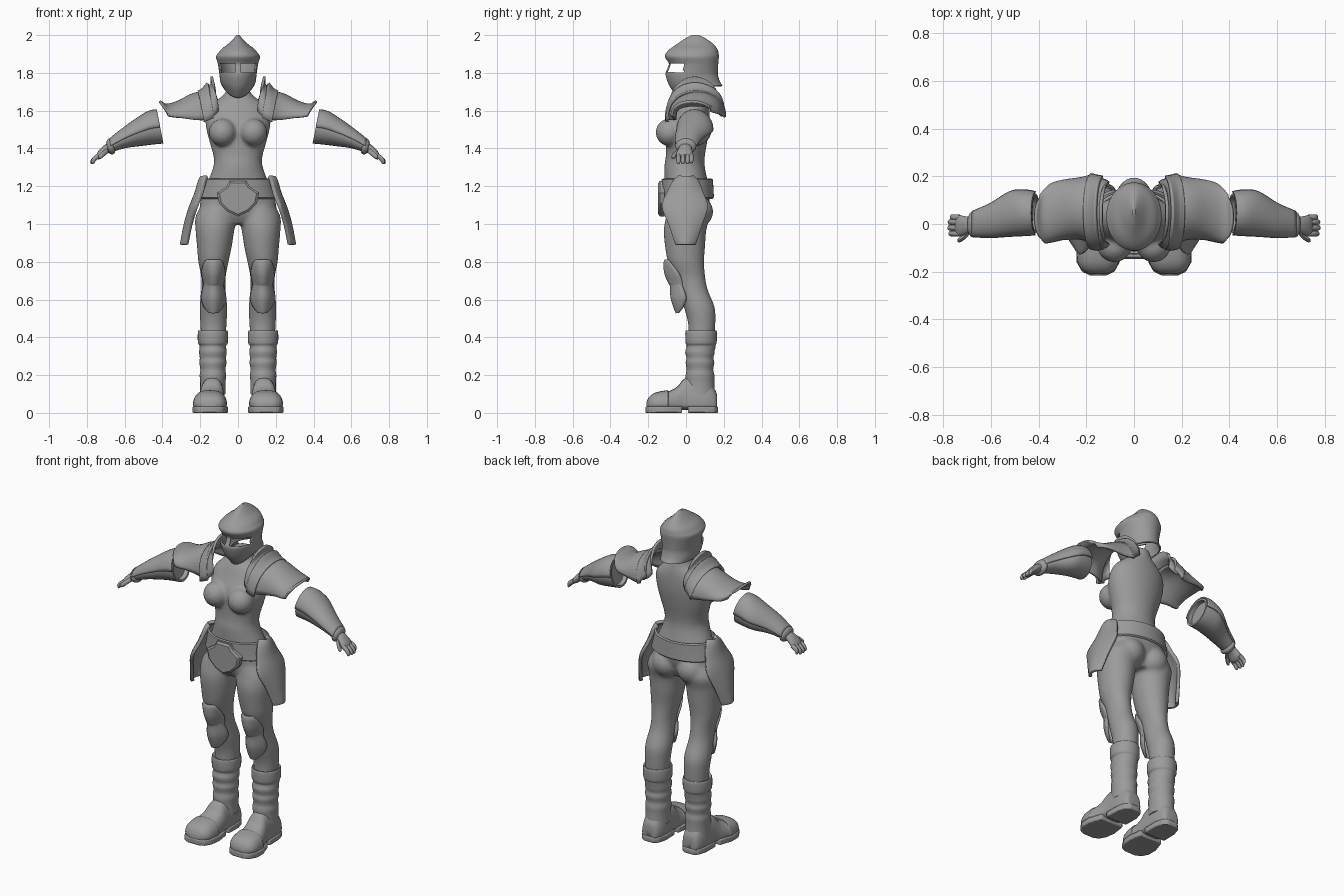
import bpy, bmesh, math
from mathutils import Vector

if "Cube" in bpy.data.objects:
    bpy.data.objects.remove(bpy.data.objects["Cube"])

grey = bpy.data.materials.new("armour grey")
grey.diffuse_color = (0.33, 0.33, 0.33, 1)
grey.use_nodes = True
grey.node_tree.nodes["Principled BSDF"].inputs["Base Color"].default_value = grey.diffuse_color


def spline(table, k):
    """Catmull-Rom interpolation of rows of numbers or vectors."""
    rows = [Vector(r) for r in table]
    out = []
    for i in range(len(rows) - 1):
        a, b, c, d = (rows[min(max(i + j, 0), len(rows) - 1)] for j in (-1, 0, 1, 2))
        for s in range(k):
            t = s / k
            out.append(0.5 * (2 * b + (c - a) * t + (2 * a - 5 * b + 4 * c - d) * t * t
                              + (3 * b - a - 3 * c + d) * t ** 3))
    return out + [rows[-1]]


def add_rows(bm, rows, closed=True, cap=True):
    vs = [[bm.verts.new(p) for p in r] for r in rows]
    n = len(rows[0])
    for a, b in zip(vs, vs[1:]):
        for i in range(n if closed else n - 1):
            j = (i + 1) % n
            bm.faces.new((a[i], a[j], b[j], b[i]))
    if closed and cap:
        bm.faces.new(vs[0][::-1])
        bm.faces.new(vs[-1])


def finish(name, bm, thick=0, mirror=True, angle=40, bevel=0):
    bmesh.ops.recalc_face_normals(bm, faces=bm.faces)
    me = bpy.data.meshes.new(name)
    bm.to_mesh(me)
    bm.free()
    me.materials.append(grey)
    ob = bpy.data.objects.new(name, me)
    bpy.context.collection.objects.link(ob)
    bpy.ops.object.select_all(action='DESELECT')
    ob.select_set(True)
    bpy.context.view_layer.objects.active = ob
    bpy.ops.object.shade_smooth_by_angle(angle=math.radians(angle))
    if thick:
        m = ob.modifiers.new("thickness", 'SOLIDIFY')
        m.thickness, m.offset = thick, 0
    if bevel:
        m = ob.modifiers.new("soft edge", 'BEVEL')
        m.width, m.segments = bevel, 2
    if mirror:
        ob.modifiers.new("mirror", 'MIRROR')
    return ob


def part(name, rows, closed=True, cap=True, **kw):
    bm = bmesh.new()
    add_rows(bm, rows, closed, cap)
    return finish(name, bm, **kw)


def angles(n):
    return [2 * math.pi * i / n for i in range(n)]


def ring_z(z, cx, cy, rx, ry, n=32):
    return [Vector((cx + rx * math.cos(a), cy + ry * math.sin(a), z)) for a in angles(n)]


def ring_x(x, cy, cz, ry, rz, lean=0, n=28):
    return [Vector((x + lean * rz * math.sin(a), cy + ry * math.cos(a), cz + rz * math.sin(a)))
            for a in angles(n)]


# Body: torso, bust, buttocks and legs fused into one skin
bm = bmesh.new()
torso = [(1.0, .12, -.07, .08), (1.05, .19, -.1, .1), (1.12, .2, -.11, .125), (1.2, .17, -.112, .12),
         (1.3, .132, -.115, .1), (1.36, .13, -.107, .1), (1.45, .155, -.105, .115),
         (1.53, .172, -.1, .125), (1.6, .165, -.065, .125), (1.65, .12, -.04, .12),
         (1.69, .07, -.015, .11), (1.74, .055, 0, .1)]
add_rows(bm, [ring_z(z, 0, (f + b) / 2, rx, (b - f) / 2) for z, rx, f, b in spline(torso, 4)])
leg = [(1.1, .1, .01, .09, .1), (1.04, .115, .01, .11, .115), (.97, .122, -.005, .103, .113),
       (.88, .125, -.005, .092, .106), (.8, .13, 0, .08, .096), (.72, .13, .02, .065, .082),
       (.65, .13, .038, .065, .078), (.56, .13, .07, .073, .082), (.48, .13, .083, .07, .073),
       (.4, .13, .083, .066, .07)]
for s in (-1, 1):
    add_rows(bm, [ring_z(z, s * cx, cy, rx, ry) for z, cx, cy, rx, ry in spline(leg, 4)])
    for centre, r in (((.082, -.088, 1.485), .073), ((.083, .06, 1.065), .084)):
        g = bmesh.ops.create_uvsphere(bm, u_segments=24, v_segments=16, radius=r)
        bmesh.ops.translate(bm, verts=g['verts'], vec=(s * centre[0], centre[1], centre[2]))
body = finish("body", bm, mirror=False, angle=180)
m = body.modifiers.new("fuse", 'REMESH')
m.mode, m.voxel_size, m.use_smooth_shade = 'VOXEL', .01, True
m = body.modifiers.new("blend", 'SMOOTH')
m.factor, m.iterations = .5, 6

# Helmet: hollow shell with brow points, central keel, chin mask and eye slots
table = [(1.73, .08, -.035, .19, .06), (1.755, .09, -.08, .175, .03), (1.79, .094, -.104, .165, 0),
         (1.82, .098, -.095, .165, 0), (1.85, .103, -.087, .167, 0), (1.885, .112, -.107, .17, 0),
         (1.905, .1, -.1, .168, 0), (1.925, .083, -.08, .162, 0), (1.95, .05, -.045, .142, 0),
         (1.98, .02, .0, .1, 0), (1.998, .004, .035, .065, 0)]
rows = []
for z, rx, f, b, drop in spline(table, 5):
    rows.append([Vector((rx * math.cos(a), (f + b) / 2 + (b - f) / 2 * math.sin(a),
                         z - drop * max(0, -math.sin(a)) ** 2)) for a in angles(96)])
bm = bmesh.new()
add_rows(bm, rows, cap=False)
bm.faces.new(bm.verts[:][-96:] if bm.verts.ensure_lookup_table() is None else [])
slots = []
for f in bm.faces:
    c = f.calc_center_median()
    if c.y < -.012 and abs(c.x) > .014 and 1.802 < c.z < 1.852 - .2 * max(0, .03 - abs(c.x)):
        slots.append(f)
bmesh.ops.delete(bm, geom=slots, context='FACES')
finish("helmet", bm, thick=.008, mirror=False)


# Shoulder armour: arched plates across the arm
def arch(x, yf, yb, zf, zb, zt, lean, n=24):
    pts = []
    for i in range(n + 1):
        t = i / n
        s = math.sin(math.pi * t)
        low = zf + (zb - zf) * t
        pts.append(Vector((x + lean * s, (yf + yb) / 2 - (yb - yf) / 2 * math.cos(math.pi * t),
                           low + (zt - low) * s ** .8)))
    return pts


plates = {
    "shoulder_plate": [(.165, -.085, .205, 1.55, 1.57, 1.70, 0), (.22, -.06, .19, 1.55, 1.57, 1.685, .02),
                       (.29, -.06, .18, 1.56, 1.58, 1.645, .03), (.34, -.07, .165, 1.565, 1.585, 1.63, .04),
                       (.37, -.075, .13, 1.57, 1.595, 1.65, .045)],
    "outer_collar": [(.13, -.1, .195, 1.56, 1.61, 1.745, .03), (.155, -.105, .2, 1.55, 1.59, 1.715, .03),
                     (.18, -.1, .205, 1.54, 1.565, 1.70, .03)],
    "inner_collar": [(.105, -.08, .17, 1.6, 1.63, 1.78, .035), (.12, -.095, .18, 1.58, 1.61, 1.74, .02),
                     (.15, -.1, .19, 1.555, 1.59, 1.71, .02)]}
for name, table in plates.items():
    part(name, [arch(*r) for r in spline(table, 5)], closed=False, thick=.014)

# Forearm: bracer, raised top guard, wrist cuff
fore = [(.412, .045, 1.512, .083, .086, .2), (.46, .047, 1.505, .088, .084, .15),
        (.52, .042, 1.485, .086, .072, .1), (.6, .015, 1.452, .064, .05, .1),
        (.675, 0, 1.412, .046, .032, .1)]
fore = spline(fore, 4)
rows = [ring_x(*r) for r in fore]
x, cy, cz, ry, rz, lean = fore[0]
rows = [ring_x(x + .025, cy, cz, ry * .85, rz * .85, lean), ring_x(x, cy, cz, ry * .87, rz * .87, lean)] + rows
part("bracer", rows)
guard = []
for x, cy, cz, ry, rz, lean in fore:
    guard.append(ring_x(x, cy, cz, ry + .006, rz + .006, lean)[:15])
part("bracer_guard", [[p for p in r] for r in guard], closed=False, thick=.008)
part("wrist_cuff", [ring_x(*r) for r in spline([(.66, 0, 1.417, .045, .034, .3), (.668, 0, 1.413, .054, .041, .3),
                                                (.68, -.001, 1.407, .053, .039, .3),
                                                (.69, -.002, 1.402, .04, .028, .3)], 3)])

# Hand: palm with four fingers and a thumb
palm = [(.67, 0, 1.41, .03, .024, .3), (.7, -.005, 1.395, .036, .023, .3),
        (.73, -.008, 1.368, .044, .02, .4), (.745, -.008, 1.354, .036, .013, .4)]
part("palm", [ring_x(*r) for r in spline(palm, 4)])


def finger(name, a, b, c, r):
    path = spline([a, b, c], 4)
    radii = [r] * (len(path) - 2) + [r * .85, r * .4]
    part(name, [ring_x(p.x, p.y, p.z, q, q, .5, 10) for p, q in zip(path, radii)])


for i, y in enumerate((-.04, -.016, .008, .028)):
    tip = (.775, .78, .778, .768)[i]
    finger(f"finger_{i + 1}", (.73, y, 1.365), (.757, y, 1.348), (tip, y, 1.322 + .004 * (i == 3)), .012)
finger("thumb", (.69, -.03, 1.39), (.712, -.055, 1.372), (.738, -.07, 1.35), .012)

# Belt and shield-shaped buckle plate
belt = [(1.24, .172, -.122, .133), (1.235, .183, -.13, .143), (1.19, .19, -.13, .145),
        (1.14, .203, -.13, .148), (1.133, .195, -.12, .14)]
part("belt", [ring_z(z, 0, (f + b) / 2, rx, (b - f) / 2, 48) for z, rx, f, b in belt], cap=False, mirror=False)
half = [(.045, 1.228), (.06, 1.2), (.112, 1.165), (.1, 1.11), (.055, 1.065), (0, 1.04)]
outline = half + [(-x, z) for x, z in half[-2::-1]]
bm = bmesh.new()
add_rows(bm, [[Vector((x * k, y, 1.14 + (z - 1.14) * k)) for x, z in outline]
              for y, k in ((-.115, 1), (-.138, 1), (-.147, .88))])
finish("buckle_plate", bm, mirror=False, angle=25)

# Hip plates: long curved tassets (z, front y, back y, x)
tasset = [(1.25, -.035, .035, .19), (1.225, -.065, .062, .203), (1.16, -.1, .09, .222),
          (1.09, -.125, .113, .25), (1.0, -.09, .085, .277), (.89, -.05, .045, .298)]
rows = []
for z, yf, yb, x in spline(tasset, 4):
    ts = [i / 6 - 1 for i in range(13)]
    rows.append([Vector((x - .03 * t * t, (yf + yb) / 2 + t * (yb - yf) / 2, z)) for t in ts])
part("hip_plate", rows, closed=False, thick=.02, bevel=.004)

# Knee guards (z, half width, front y, setback of the sides)
knee = [(.81, .03, -.105, .015), (.79, .048, -.112, .035), (.74, .058, -.108, .07), (.69, .05, -.088, .07),
        (.67, .05, -.078, .06), (.61, .062, -.075, .075), (.56, .045, -.06, .045), (.53, .018, -.048, .01)]
rows = [[Vector((.13 + hw * (i / 6 - 1), y + dep * (i / 6 - 1) ** 2, z)) for i in range(13)]
        for z, hw, y, dep in spline(knee, 4)]
part("knee_guard", rows, closed=False, thick=.014)

# Boot shaft with cuff and creases
shaft = [(.43, .068, .07), (.437, .076, .08), (.42, .08, .084), (.37, .079, .082), (.355, .07, .076),
         (.32, .073, .078), (.29, .069, .071), (.265, .072, .076), (.23, .066, .07),
         (.2, .07, .076), (.16, .067, .076), (.1, .068, .08)]
part("boot_shaft", [ring_z(z, .133, .08 - .006 * (z < .34), rx, ry)
                    for z, rx, ry in spline(shaft, 3)], angle=60)

# Boot foot (y, height, half width, centre x)
foot = [(.165, .08, .025, .135), (.155, .12, .05, .135), (.1, .18, .066, .135), (.0, .185, .068, .137),
        (-.045, .14, .075, .142), (-.09, .115, .085, .148), (-.1, .12, .09, .148), (-.16, .108, .086, .15),
        (-.195, .085, .065, .15), (-.21, .055, .03, .15)]
rows = []
for y, h, hw, cx in spline(foot, 4):
    ring = []
    for a in angles(28):
        c, s = math.cos(a), math.sin(a)
        ring.append(Vector((cx + hw * math.copysign(abs(c) ** .7, c), y,
                            .045 + ((h - .045) * s if s > 0 else .03 * s))))
    rows.append(ring)
part("boot_foot", rows, angle=60)


# Soles: front tread and heel
def sole(name, table):
    right = [(cx + hw, y) for y, hw, cx in table]
    left = [(cx - hw, y) for y, hw, cx in reversed(table)]
    part(name, [[Vector((x, y, z)) for x, y in right + left] for z in (0, .034)], bevel=.006)


sole("front_sole", [(-.215, .035, .15), (-.2, .068, .15), (-.16, .09, .15), (-.1, .094, .147),
                    (-.05, .082, .142), (-.02, .075, .139)])
sole("heel", [(.01, .07, .137), (.1, .07, .135), (.15, .056, .135), (.17, .03, .135)])
